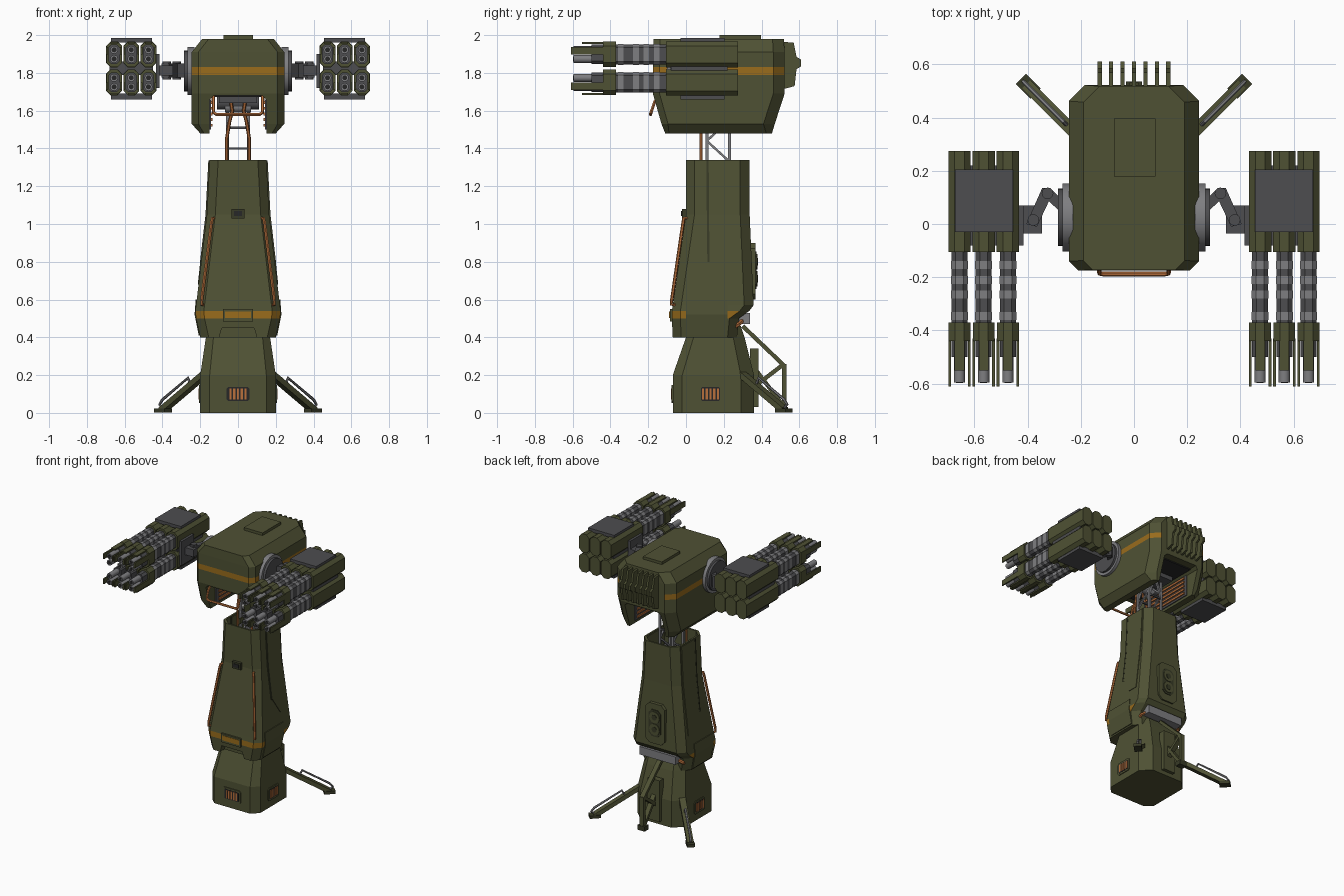
import bpy, bmesh, math
from mathutils import Vector, Matrix

if "Cube" in bpy.data.objects:
    bpy.data.objects.remove(bpy.data.objects["Cube"])


def material(name, r, g, b):
    m = bpy.data.materials.new(name)
    m.diffuse_color = (r, g, b, 1)
    m.use_nodes = True
    m.node_tree.nodes["Principled BSDF"].inputs["Base Color"].default_value = m.diffuse_color
    return m


GREEN = material("olive_green", .078, .083, .034)
DARK_GREEN = material("dark_olive", .04, .043, .02)
YELLOW = material("amber_stripe", .32, .15, .012)
ORANGE = material("copper_orange", .48, .16, .045)
DARK = material("dark_grey", .075, .075, .08)
LIGHT = material("light_grey", .21, .21, .22)
BLACK = material("near_black", .02, .02, .02)
round_parts = []


def finish(name, bm, mat, mirror=False):
    bmesh.ops.recalc_face_normals(bm, faces=bm.faces)
    me = bpy.data.meshes.new(name)
    bm.to_mesh(me)
    bm.free()
    ob = bpy.data.objects.new(name, me)
    bpy.context.collection.objects.link(ob)
    me.materials.append(mat)
    if mirror:
        ob.modifiers.new("mirror", 'MIRROR')
    return ob


def loft(name, rings, mat, mirror=False):
    bm = bmesh.new()
    vs = [[bm.verts.new(p) for p in r] for r in rings]
    n = len(rings[0])
    for a, b in zip(vs, vs[1:]):
        for i in range(n):
            bm.faces.new((a[i], a[(i + 1) % n], b[(i + 1) % n], b[i]))
    bm.faces.new(vs[0])
    bm.faces.new(vs[-1])
    return finish(name, bm, mat, mirror)


def ring(z, hx, yf, yb, cf, cb):
    # chamfered rectangle at height z
    return [(-hx + cf, yf, z), (hx - cf, yf, z), (hx, yf + cf, z), (hx, yb - cb, z),
            (hx - cb, yb, z), (-hx + cb, yb, z), (-hx, yb - cb, z), (-hx, yf + cf, z)]


def prism(name, pts, axis, a, b, mat, mirror=False):
    put = {'x': lambda p, t: (t, p[0], p[1]), 'y': lambda p, t: (p[0], t, p[1]),
           'z': lambda p, t: (p[0], p[1], t)}[axis]
    return loft(name, [[put(p, t) for p in pts] for t in (a, b)], mat, mirror)


def box(name, x0, x1, y0, y1, z0, z1, mat, mirror=False):
    return prism(name, [(x0, y0), (x1, y0), (x1, y1), (x0, y1)], 'z', z0, z1, mat, mirror)


def octagon(cx, cz, w, h, c):
    return [(cx + x, cz + z) for x, z in ((-w + c, -h), (w - c, -h), (w, -h + c), (w, h - c),
                                         (w - c, h), (-w + c, h), (-w, h - c), (-w, -h + c))]


def disc(name, c, r, axis, a, b, mat, mirror=False, n=24):
    pts = [(c[0] + r * math.cos(2 * math.pi * i / n), c[1] + r * math.sin(2 * math.pi * i / n)) for i in range(n)]
    ob = prism(name, pts, axis, a, b, mat, mirror)
    round_parts.append(ob)
    return ob


def bar(name, p, q, w, h, mat, mirror=False):
    # rectangular beam between two points
    p, q = Vector(p), Vector(q)
    bm = bmesh.new()
    rot = (q - p).to_track_quat('Y', 'Z').to_matrix().to_4x4()
    bmesh.ops.create_cube(bm, size=1, matrix=Matrix.Translation((p + q) / 2) @ rot @
                          Matrix.Diagonal((w, (q - p).length, h, 1)))
    return finish(name, bm, mat, mirror)


def tube(name, pts, r, mat, mirror=False):
    cu = bpy.data.curves.new(name, 'CURVE')
    cu.dimensions = '3D'
    cu.bevel_depth, cu.bevel_resolution, cu.use_fill_caps = r, 1, True
    sp = cu.splines.new('POLY')
    sp.points.add(len(pts) - 1)
    for s, p in zip(sp.points, pts):
        s.co = (*p, 1)
    tmp = bpy.data.objects.new(name + "_path", cu)
    bpy.context.collection.objects.link(tmp)
    dg = bpy.context.evaluated_depsgraph_get()
    me = bpy.data.meshes.new_from_object(tmp.evaluated_get(dg))
    bm = bmesh.new()
    bm.from_mesh(me)
    bpy.data.objects.remove(tmp)
    ob = finish(name, bm, mat, mirror)
    round_parts.append(ob)


def cut(ob, cutter):
    mod = ob.modifiers.new("cut", 'BOOLEAN')
    mod.object, mod.operation, mod.solver = cutter, 'DIFFERENCE', 'EXACT'
    dg = bpy.context.evaluated_depsgraph_get()
    me = bpy.data.meshes.new_from_object(ob.evaluated_get(dg))
    ob.modifiers.clear()
    ob.data = me
    bpy.data.objects.remove(cutter)


def stripe(ob, z0, z1, max_ny):
    ob.data.materials.append(YELLOW)
    for f in ob.data.polygons:
        if z0 < f.center.z < z1 and abs(f.normal.z) < .7 and f.normal.y < max_ny:
            f.material_index = 1


# pedestal base with vents on front and sides
loft("base", [ring(0, .2, -.07, .36, .05, .07), ring(.2, .2, -.07, .36, .05, .07),
              ring(.4, .17, 0, .31, .04, .06), ring(.46, .165, 0, .29, .04, .06)], GREEN)
box("base_rear_box", -.05, .05, .34, .385, .03, .34, GREEN)
for axis, c, s, m in (('y', 0, -.07, False), ('x', .13, .2, True)):
    d = 1 if s > 0 else -1
    prism("vent_frame", octagon(c, .1, .075 if d < 0 else .062, .048, .012), axis, s - d * .02, s + d * .006, GREEN, m)
    prism("vent_recess", octagon(c, .1, .06 if d < 0 else .05, .036, .006), axis, s, s + d * .007, BLACK, m)
    for i in range(5):
        u = c + (i - 2) * .02
        prism("vent_slat", octagon(u, .1, .006, .03, .001), axis, s, s + d * .01, ORANGE, m)

# outrigger legs with handrails and the rear strut frame
bar("leg", (.17, .29, .21), (.40, .52, .015), .045, .03, GREEN, True)
bar("leg_foot", (.37, .49, .012), (.425, .545, .012), .055, .022, DARK_GREEN, True)
tube("leg_rail", [(.25, .37, .145), (.265, .385, .185), (.40, .52, .07), (.415, .535, .045), (.395, .515, .02)],
     .008, LIGHT, True)
for p, q in (((.30, .46), (.52, .25)), ((.52, .26), (.52, .03)), ((.35, .13), (.52, .26)), ((.36, .24), (.52, .03))):
    bar("rear_strut", (0, *p), (0, *q), .035, .022, GREEN)
box("rear_strut_foot", -.03, .03, .49, .535, .01, .045, DARK_GREEN)

# tower with hollow top, notched skirt and painted stripe
C = (.045, .05)
tower = loft("tower", [ring(.40, .20, -.07, .27, *C), ring(.50, .222, -.075, .28, *C),
                       ring(.54, .226, -.075, .335, *C), ring(.57, .222, -.07, .358, *C),
                       ring(1.05, .165, 0, .337, *C), ring(1.34, .15, 0, .335, *C)], GREEN)
cut(tower, loft("top_cutter", [ring(1.2, .137, .013, .322, *C), ring(1.4, .137, .013, .322, *C)], GREEN))
cut(tower, prism("skirt_cutter", [(-.115, .35), (-.085, .45), (.085, .45), (.115, .35)], 'y', -.2, -.02, GREEN))
stripe(tower, .502, .538, .9)
box("tower_floor", -.13, .13, .02, .31, 1.19, 1.205, DARK)
box("tower_stripe_plate", -.08, .08, -.086, -.06, .485, .55, GREEN)
box("tower_stripe_plate_band", -.07, .07, -.089, -.08, .502, .538, YELLOW)
box("tower_front_box", -.035, .035, -.022, .01, 1.03, 1.08, DARK_GREEN)
box("tower_front_lens", -.022, .022, -.026, -.02, 1.042, 1.068, BLACK)
loft("stripe_break", [[(.19, 0, z), (x, 0, z), (x, .22, z), (.19, .22, z)]
                      for z, x in ((.41, .208), (.52, .23), (.6, .224))], GREEN, True)
loft("tower_side_panel", [[(.13, y0, z), (x, y0, z), (x, .275, z), (.13, .275, z)]
                          for z, x, y0 in ((.68, .213, .2), (.8, .2, .125), (1.05, .171, .122), (1.335, .156, .12))], GREEN, True)
loft("tower_side_seam", [[(.13, y, z), (x, y, z), (x, y + .012, z), (.13, y + .012, z)]
                         for z, x, y in ((.8, .201, .113), (1.05, .172, .11), (1.335, .157, .108))], DARK_GREEN, True)
tube("tower_pipe", [(.125, .01, 1.03), (.135, -.013, 1.03), (.14, -.015, 1.01), (.192, -.075, .6),
                    (.192, -.078, .575), (.18, -.05, .57)], .009, ORANGE, True)
box("tower_underframe", -.15, .15, .24, .34, .47, .53, LIGHT)
tube("underframe_hose", [(.15, .2, .42), (.17, .28, .47), (.12, .31, .5)], .012, ORANGE, True)

# tower rear service plate
prism("service_plate", octagon(0, .75, .08, .15, .03), 'y', .33, .368, GREEN)
prism("service_plate_rim", octagon(0, .755, .05, .1, .025), 'y', .33, .373, DARK_GREEN)
for z in (.71, .80):
    disc("service_ring", (0, z), .042, 'y', .36, .378, GREEN)
    disc("service_hole", (0, z), .02, 'y', .36, .381, DARK_GREEN)

# lattice neck
for y in (.11, .23):
    bar("neck_post", (.055, y, 1.2), (.055, y, 1.66), .016, .016, LIGHT, True)
    for z in (1.4, 1.51):
        bar("neck_rung", (-.055, y, z), (.055, y, z), .012, .012, DARK)
    bar("neck_brace", (.055, y, 1.51), (.012, y, 1.64), .014, .014, LIGHT, True)
for i in range(4):
    a, b = ((.11, .23), (.23, .11))[i % 2]
    bar("neck_lattice", (.055, a, 1.22 + i * .11), (.055, b, 1.33 + i * .11), .012, .012, LIGHT, True)
tube("neck_hose", [(.06, .08, 1.2), (.06, .08, 1.45), (.045, .075, 1.54), (.03, .06, 1.6), (.04, .06, 1.66)], .009, ORANGE, True)
box("neck_mount", -.1, .1, .0, .3, 1.64, 1.7, DARK)
disc("neck_axle", (.11, 1.64), .035, 'x', -.11, .11, DARK)
disc("neck_axle_core", (.11, 1.62), .03, 'x', -.07, .07, LIGHT)

# head shell with tunnel underneath and amber stripe
H = (.035, .06)
head = loft("head", [ring(1.48, .2, -.11, .455, .02, .03), ring(1.53, .245, -.13, .47, *H),
                     ring(1.69, .245, -.175, .522, *H), ring(1.79, .245, -.175, .522, *H),
                     ring(1.83, .245, -.175, .522, *H), ring(1.91, .245, -.175, .522, *H),
                     ring(1.98, .19, -.172, .518, *H)], GREEN)
cut(head, prism("tunnel_cutter", [(-.15, 1.4), (-.15, 1.66), (-.13, 1.68), (.13, 1.68), (.15, 1.66), (.15, 1.4)],
                'y', -.5, .9, GREEN))
stripe(head, 1.792, 1.828, .9)
box("tunnel_ceiling", -.13, .13, -.12, .46, 1.672, 1.685, BLACK)
box("tunnel_liner", .143, .152, -.06, .4, 1.5, 1.66, DARK, True)
for i in range(5):
    box("tunnel_slat", .134, .145, -.03, .38, 1.515 + i * .03, 1.53 + i * .03, ORANGE, True)
box("top_hatch", -.076, .08, .178, .396, 1.97, 2.0, GREEN)
tube("front_guard", [(-.13, -.13, 1.68), (-.13, -.165, 1.65), (-.13, -.185, 1.59), (-.115, -.188, 1.58),
                     (.115, -.188, 1.58), (.13, -.185, 1.59), (.13, -.165, 1.65), (.13, -.13, 1.68)], .009, ORANGE)

# cooling fins on the back of the head
FIN = [(.5, 1.965), (.57, 1.96), (.585, 1.885), (.61, 1.87), (.61, 1.835), (.585, 1.82), (.575, 1.73), (.5, 1.71)]
for i in range(7):
    x = (i - 3) * .043
    prism("fin", FIN, 'x', x - .008, x + .008, GREEN)

# shoulder discs and folding arms
disc("shoulder", (.025, 1.81), .128, 'x', .23, .268, LIGHT, True, 32)
disc("shoulder_cap", (.025, 1.81), .108, 'x', .26, .285, DARK, True, 32)
prism("arm_link", [(.27, .04), (.27, .09), (.315, .135), (.345, .135), (.405, .0), (.365, -.01), (.32, .085)], 'z', 1.775, 1.85, DARK, True)
for x, y in ((.325, .115), (.378, .015)):
    disc("arm_pin", (x, y), .022, 'z', 1.765, 1.86, DARK, True, 12)
box("arm_bracket", .345, .43, -.035, .07, 1.785, 1.84, DARK, True)
box("pod_mount", .415, .435, -.08, .07, 1.72, 1.9, DARK, True)

# weapon pods: three columns by two rows on each side
for cx in (.474, .565, .656):
    for cz, up in ((1.75, -1), (1.898, 1)):
        prism("pod_body", octagon(cx, cz, .042, .069, .024), 'y', -.105, .275, GREEN, True)
        prism("pod_shroud", octagon(cx, cz, .03, .053, .016), 'y', -.38, -.1, DARK, True)
        for y in (-.17, -.225, -.28, -.36):
            prism("pod_band", octagon(cx, cz, .032, .055, .017), 'y', y, y + .03, LIGHT, True)
        prism("pod_collar", octagon(cx, cz, .041, .068, .024), 'y', -.44, -.37, GREEN, True)
        prism("pod_nose", octagon(cx, cz, .03, .052, .016), 'y', -.5, -.43, DARK, True)
        for dz in (-.024, .024):
            disc("barrel", (cx, cz + dz), .021, 'y', -.595, -.45, LIGHT, True, 12)
            disc("barrel_bore", (cx, cz + dz), .013, 'y', -.598, -.59, BLACK, True, 12)
        for dx in (-.037, .037):
            zc = cz + up * .02
            box("pod_prong", cx + dx - .005, cx + dx + .005, -.61, -.43, zc - .02, zc + .02, GREEN, True)
        box("pod_outer_prong", cx - .018, cx + .018, -.55, -.43, cz + up * .056, cz + up * .066, GREEN, True)
box("pod_spine", .45, .68, -.08, .22, 1.79, 1.86, DARK, True)
for z0, z1 in ((1.96, 1.985), (1.66, 1.69)):
    box("pod_cover", .455, .672, -.03, .205, z0, z1, DARK, True)

# smooth the round parts
for ob in round_parts:
    ob.select_set(True)
bpy.context.view_layer.objects.active = round_parts[0]
bpy.ops.object.shade_smooth_by_angle(angle=math.radians(40))
